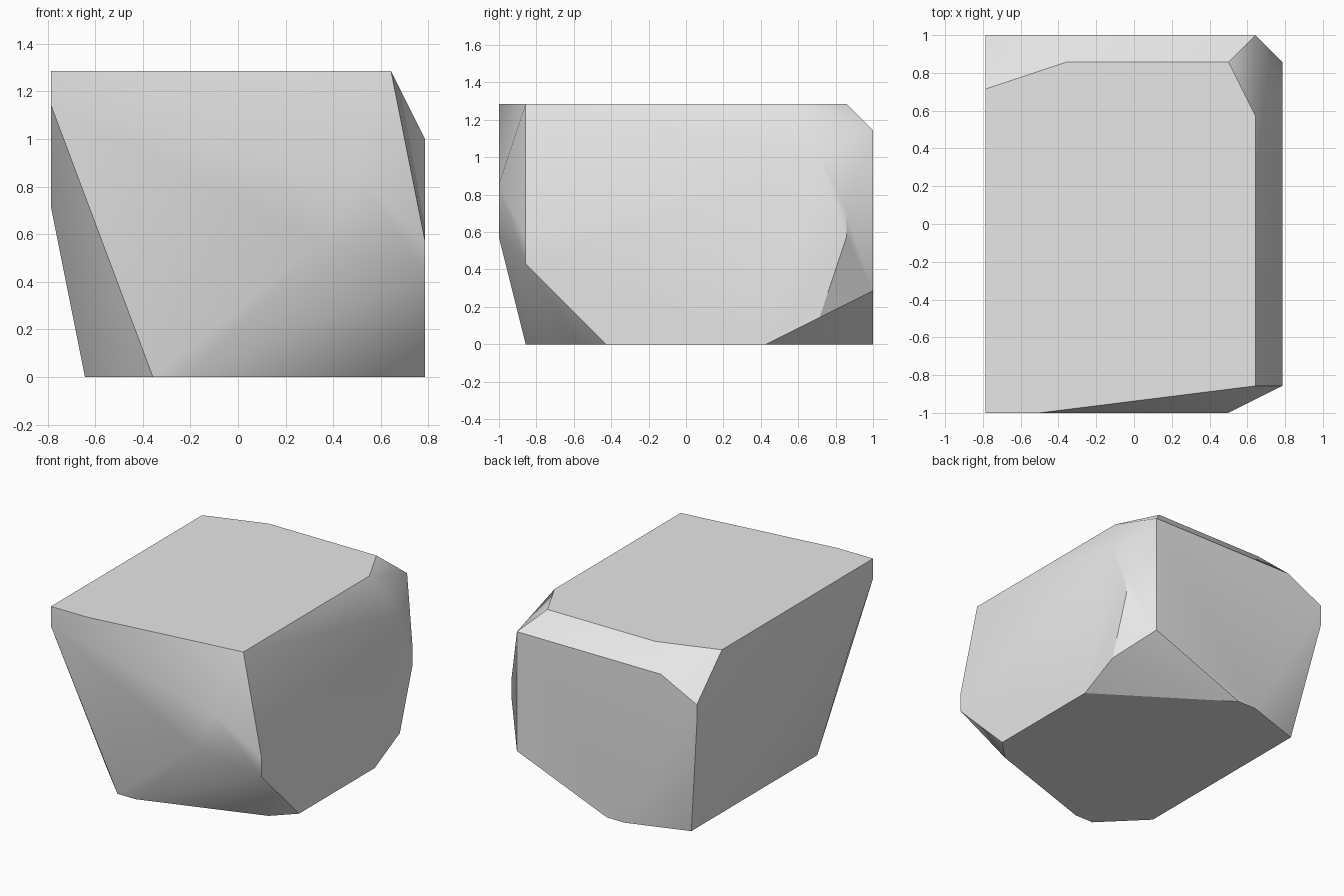
import bpy
import bmesh
import math

# Remove the default cube if present
default_cube = bpy.data.objects.get("Cube")
if default_cube:
    bpy.data.objects.remove(default_cube, do_unlink=True)

# The boulder is laid out on a regular lattice of cells
CELL = 1 / 7
WIDTH, DEPTH, HEIGHT = 11, 14, 9


def place(x, y, z):
    """Turn lattice steps into model units, centred and standing on the floor."""
    return ((x - WIDTH / 2) * CELL, (y - DEPTH / 2) * CELL, z * CELL)


def stone_material(name, value):
    material = bpy.data.materials.new(name)
    material.use_nodes = True
    colour = (value, value, value, 1)
    material.diffuse_color = colour
    shader = material.node_tree.nodes["Principled BSDF"]
    shader.inputs["Base Color"].default_value = colour
    return material


# Corner outlines on each of the six outer sides
top_outline = [(0, 0), (2, 0), (10, 1), (10, 11), (9, 13), (3, 13), (0, 12)]
base_outline = [(3, 1), (4, 1), (10, 3), (11, 4), (11, 10),
                (5, 14), (4, 14), (1, 13), (1, 3)]
left_side = [(1, 3), (1, 4), (12, 7), (13, 5), (13, 4), (12, 1)]
right_side = [(2, 5)]
back_side = [(10, 8), (2, 8), (0, 7), (0, 6), (10, 2)]
front_side = [(0, 8), (9, 6), (8, 4)]

corners = [place(x, y, HEIGHT) for x, y in top_outline]
corners += [place(x, y, 0) for x, y in base_outline]
corners += [place(WIDTH, y, z) for y, z in left_side]
corners += [place(0, y, z) for y, z in right_side]
corners += [place(x, DEPTH, z) for x, z in back_side]
corners += [place(x, 0, z) for x, z in front_side]

# Wrap the corners in a faceted skin
bm = bmesh.new()
for corner in corners:
    bm.verts.new(corner)
hull = bmesh.ops.convex_hull(bm, input=bm.verts[:])
leftovers = {item for key in ("geom_interior", "geom_unused")
             for item in hull[key] if isinstance(item, bmesh.types.BMVert)}
bmesh.ops.delete(bm, geom=list(leftovers), context="VERTS")

# Merge triangles lying in the same plane into clean facets
bmesh.ops.dissolve_limit(bm, angle_limit=math.radians(1),
                         verts=bm.verts[:], edges=bm.edges[:])
bmesh.ops.recalc_face_normals(bm, faces=bm.faces[:])
mesh = bpy.data.meshes.new("boulder")
bm.to_mesh(mesh)
bm.free()

# Boulder object, smooth over shallow creases only
boulder = bpy.data.objects.new("boulder", mesh)
bpy.context.collection.objects.link(boulder)
mesh.materials.append(stone_material("light grey stone", 0.8))
bpy.ops.object.select_all(action="DESELECT")
boulder.select_set(True)
bpy.context.view_layer.objects.active = boulder
bpy.ops.object.shade_smooth_by_angle(angle=math.radians(30))
